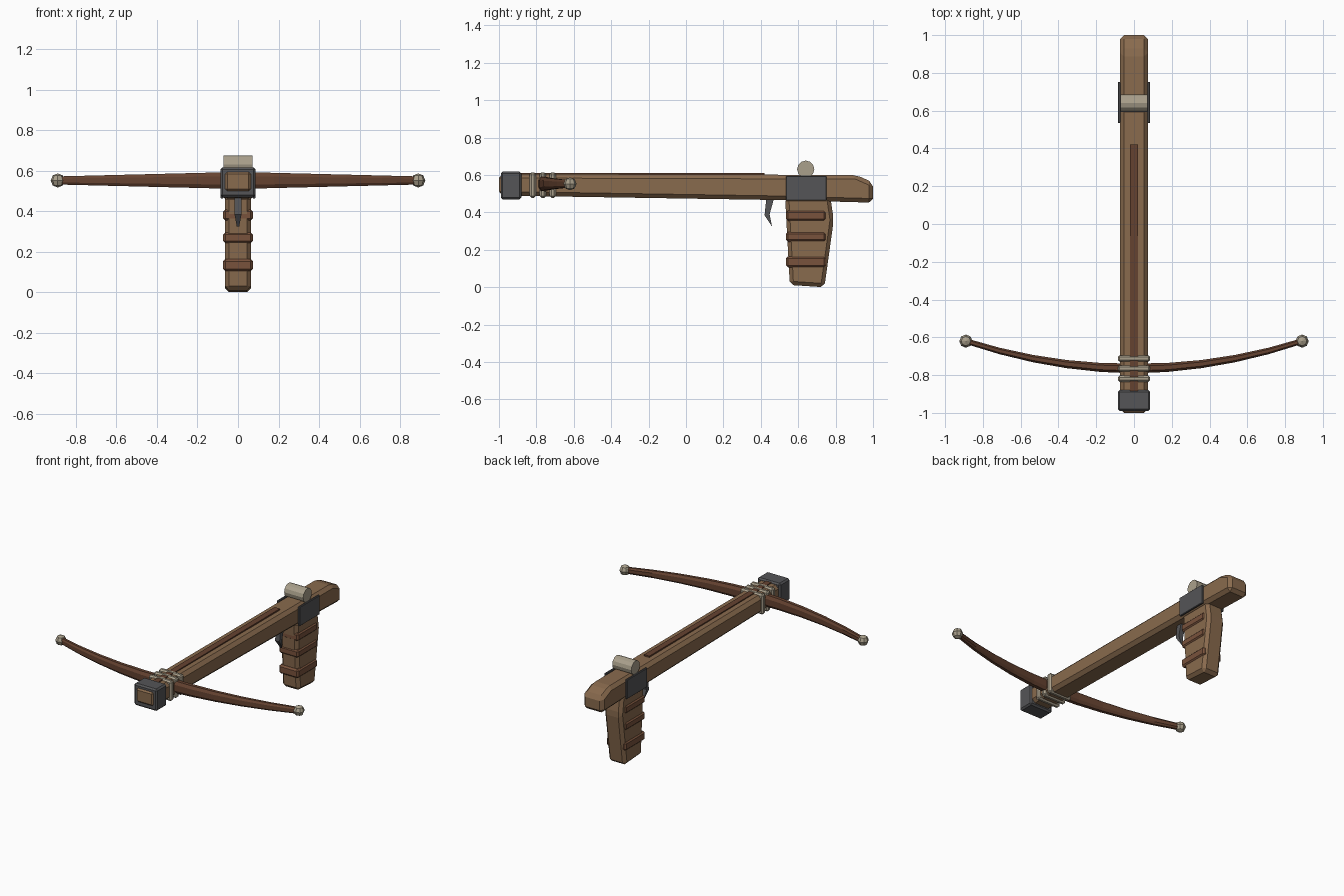
import bpy, bmesh, math
from mathutils import Matrix

if "Cube" in bpy.data.objects:
    bpy.data.objects.remove(bpy.data.objects["Cube"])


def material(name, r, g, b):
    m = bpy.data.materials.new(name)
    m.diffuse_color = (r, g, b, 1)
    m.use_nodes = True
    m.node_tree.nodes["Principled BSDF"].inputs["Base Color"].default_value = m.diffuse_color
    return m


WOOD = material("wood", 0.25, 0.145, 0.075)
DARK_WOOD = material("dark_wood", 0.13, 0.055, 0.03)
LEATHER = material("leather", 0.19, 0.085, 0.045)
IRON = material("iron", 0.09, 0.09, 0.095)
BONE = material("bone", 0.40, 0.35, 0.26)


def finish(name, bm, mat):
    bmesh.ops.recalc_face_normals(bm, faces=bm.faces)
    me = bpy.data.meshes.new(name)
    bm.to_mesh(me)
    bm.free()
    me.materials.append(mat)
    ob = bpy.data.objects.new(name, me)
    bpy.context.collection.objects.link(ob)
    return ob


def prism(name, profile, half, mat, bevel=0, x=0):
    """Side profile (y, z) widened along x, with one flat bevel."""
    bm = bmesh.new()
    face = bm.faces.new([bm.verts.new((x - half, y, z)) for y, z in profile])
    ext = bmesh.ops.extrude_face_region(bm, geom=[face])["geom"]
    for v in ext:
        if isinstance(v, bmesh.types.BMVert):
            v.co.x = x + half
    if bevel:
        bmesh.ops.bevel(bm, geom=bm.edges[:], offset=bevel, segments=1,
                        affect='EDGES')
    return finish(name, bm, mat)


def box(name, y0, y1, z0, z1, half, mat, bevel=0, x=0):
    return prism(name, [(y0, z0), (y1, z0), (y1, z1), (y0, z1)],
                 half, mat, bevel, x)


# Stock with iron nose cap and bolt channel
prism("stock", [(-1.0, 0.49), (0.5, 0.466), (1.0, 0.452), (1.0, 0.56),
                (0.91, 0.60), (-1.0, 0.606)], 0.075, WOOD, 0.022)
box("nose_cap", -0.99, -0.88, 0.47, 0.618, 0.086, IRON, 0.01)
box("bolt_channel", -0.89, 0.42, 0.58, 0.611, 0.02, DARK_WOOD)

# Bow limb: eight-sided section swept along a shallow curve
bm = bmesh.new()
rings = []
N = 10
for i in range(N + 1):
    t = 2 * i / N - 1
    h = 0.042 - 0.022 * abs(t)
    d = 0.026 - 0.011 * abs(t)
    yc = -0.765 + 0.145 * t * t
    sect = [(-d, -h / 2), (-d, h / 2), (-d / 2, h), (d / 2, h),
            (d, h / 2), (d, -h / 2), (d / 2, -h), (-d / 2, -h)]
    rings.append([bm.verts.new((0.89 * t, yc + a, 0.553 + b)) for a, b in sect])
for r0, r1 in zip(rings, rings[1:]):
    for k in range(8):
        bm.faces.new((r0[k], r0[(k + 1) % 8], r1[(k + 1) % 8], r1[k]))
bm.faces.new(rings[0])
bm.faces.new(rings[-1])
finish("bow_limb", bm, DARK_WOOD)

# Limb tips
for side, s in (("left", -1), ("right", 1)):
    bm = bmesh.new()
    bmesh.ops.create_uvsphere(bm, u_segments=8, v_segments=4, radius=0.035,
                              matrix=Matrix.Translation((s * 0.89, -0.62, 0.553)))
    finish("limb_tip_" + side, bm, BONE)

# Lashings that hold the bow to the stock
for i, y in enumerate((-0.82, -0.765, -0.712)):
    box(f"lashing_{i + 1}", y - 0.017, y + 0.017, 0.478, 0.614, 0.086, BONE, 0.01)

# Lock plates and roller nut
for side, s in (("left", -1), ("right", 1)):
    box("lock_plate_" + side, 0.535, 0.752, 0.464, 0.594, 0.007, IRON, 0.003,
        s * 0.079)
bm = bmesh.new()
bmesh.ops.create_cone(bm, cap_ends=True, segments=12, radius1=0.046,
                      radius2=0.046, depth=0.142,
                      matrix=Matrix.Translation((0, 0.64, 0.631))
                      @ Matrix.Rotation(math.pi / 2, 4, 'Y'))
finish("roller_nut", bm, BONE)

# Trigger, narrowing to its tip
trigger = prism("trigger", [(0.43, 0.48), (0.472, 0.48), (0.447, 0.39),
                            (0.46, 0.325), (0.42, 0.385)], 0.017, IRON)
for v in trigger.data.vertices:
    if v.co.z < 0.35:
        v.co.x *= 0.35

# Grip with leather wraps
prism("grip", [(0.53, 0.48), (0.555, 0.012), (0.74, 0.0), (0.79, 0.36),
               (0.772, 0.48)], 0.065, WOOD, 0.02)
for i, (z0, z1) in enumerate(((0.355, 0.41), (0.243, 0.296), (0.105, 0.165))):
    box(f"grip_wrap_{i + 1}", 0.535, 0.748, z0, z1, 0.073, LEATHER, 0.011)
